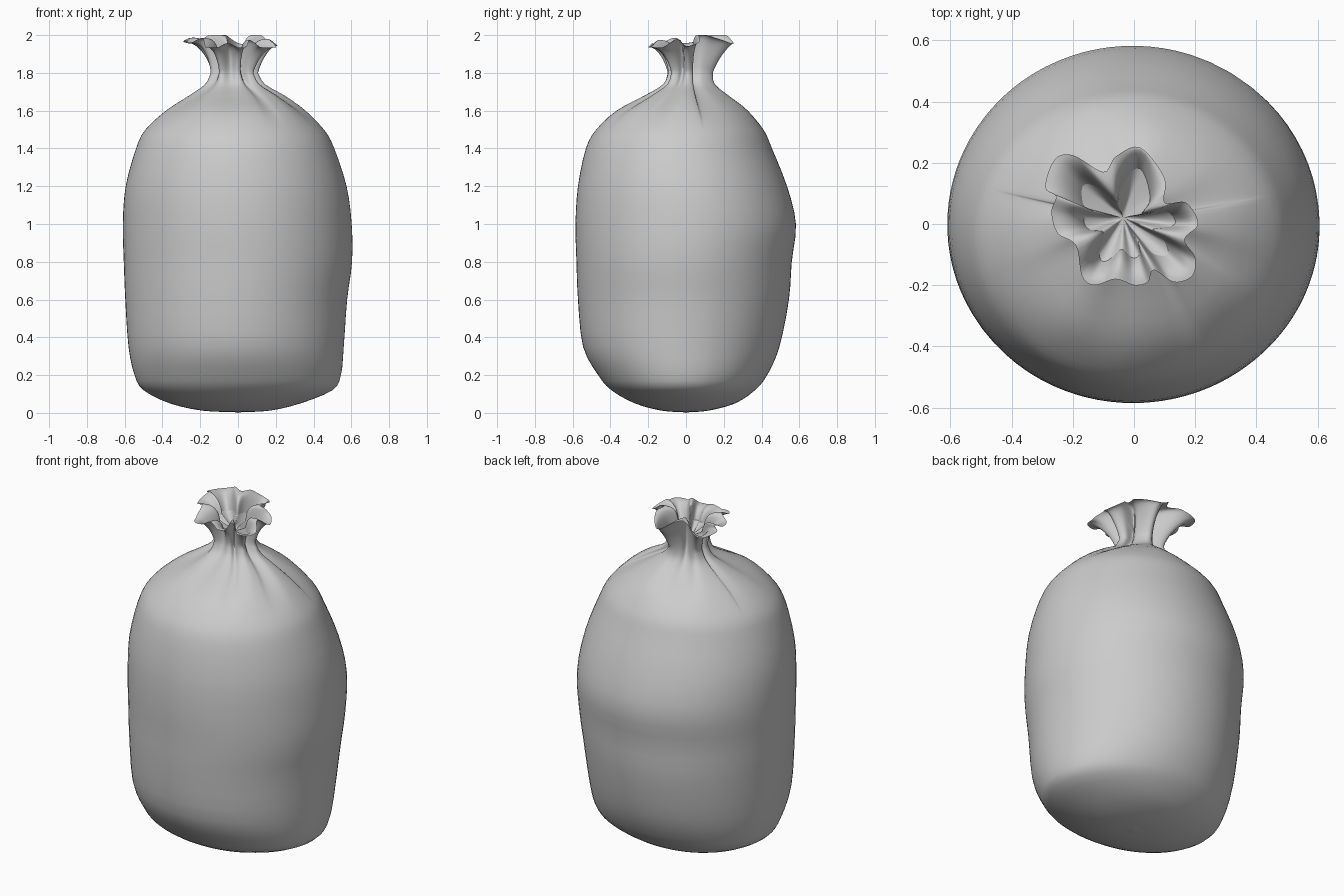
import bpy, bmesh, math
from mathutils import Vector

if "Cube" in bpy.data.objects:
    bpy.data.objects.remove(bpy.data.objects["Cube"])

# Sack profile: z, left x, right x, front y, back y
PROFILE = [
    (0.004, -0.02, 0.02, -0.02, 0.02),
    (0.012, -0.19, 0.17, -0.13, 0.12),
    (0.05, -0.36, 0.33, -0.27, 0.26),
    (0.12, -0.50, 0.50, -0.395, 0.365),
    (0.20, -0.548, 0.545, -0.465, 0.43),
    (0.35, -0.58, 0.56, -0.545, 0.495),
    (0.60, -0.597, 0.578, -0.572, 0.545),
    (0.80, -0.605, 0.604, -0.58, 0.56),
    (1.00, -0.61, 0.602, -0.585, 0.582),
    (1.20, -0.595, 0.575, -0.572, 0.535),
    (1.40, -0.54, 0.51, -0.53, 0.455),
    (1.50, -0.49, 0.455, -0.475, 0.41),
    (1.60, -0.38, 0.35, -0.37, 0.32),
    (1.68, -0.255, 0.23, -0.22, 0.205),
    (1.74, -0.17, 0.125, -0.12, 0.13),
    (1.80, -0.14, 0.085, -0.092, 0.112),
]

# Ruffled mouth outline seen from above
RIM = [(.21, 0), (.17, .07), (.10, .07), (.10, .15), (.02, .25), (-.06, .22),
       (-.10, .17), (-.20, .225), (-.26, .21), (-.29, .12), (-.255, .09),
       (-.27, .04), (-.25, -.03), (-.19, -.07), (-.17, -.17), (-.13, -.20),
       (-.06, -.18), (0, -.20), (.045, -.19), (.065, -.15), (.13, -.19),
       (.19, -.17), (.20, -.11), (.165, -.05)]
CENTRE = Vector((-.035, .02))


def catmull(p, t):
    a, b, c, d = (Vector(q) for q in p)
    return 0.5 * (2 * b + (c - a) * t + (2 * a - 5 * b + 4 * c - d) * t * t
                  + (3 * b - a - 3 * c + d) * t ** 3)


n = len(RIM)
rim = [catmull([RIM[(i + k) % n] for k in (-1, 0, 1, 2)], s / 5)
       for i in range(n) for s in range(5)]
N = len(rim)
offs = [p - CENTRE for p in rim]
angles = [math.atan2(o.y, o.x) for o in offs]
radii = [o.length for o in offs]
# Fold depth: deviation of the rim from its local average
W = 12
pleat = [radii[i] / (sum(radii[(i + k) % N] for k in range(-W, W + 1)) / (2 * W + 1)) - 1
         for i in range(N)]
pleat = [max(-.3, min(.3, p)) for p in pleat]


def body_ring(row):
    z, xl, xr, yf, yb = row
    fold = 1.3 * max(0, min(1, (z - 1.5) / 0.3)) ** 2
    return [Vector(((xl + xr) / 2 + (xr - xl) / 2 * math.cos(a) * (1 + fold * p),
                    (yf + yb) / 2 + (yb - yf) / 2 * math.sin(a) * (1 + fold * p), z))
            for a, p in zip(angles, pleat)]


# Body rings, interpolated through the profile
rings = []
last = len(PROFILE) - 1
for i in range(last):
    rows = [PROFILE[max(0, min(last, i + k))] for k in (-1, 0, 1, 2)]
    rings += [body_ring(catmull(rows, s / 3)) for s in range(3)]
neck = body_ring(PROFILE[-1])
rings.append(neck)

# Flared mouth: trumpet curve from neck to rim, folds stand higher than lobes
STEPS = 12
for s in range(1, STEPS + 1):
    t = s / STEPS
    ring = []
    for i in range(N):
        top = max(1.935, min(2.0, 1.965 - 0.16 * pleat[i] + 0.12 * offs[i].y))
        rise = math.sin(t * math.pi * 0.53) / math.sin(math.pi * 0.53)
        flare = t ** 1.9
        xy = neck[i].xy.lerp(rim[i], flare)
        # deepen the creases part-way up
        xy += (xy - CENTRE) * pleat[i] * 0.9 * math.sin(math.pi * t)
        ring.append(Vector((xy.x, xy.y, 1.80 + (top - 1.80) * rise)))
    rings.append(ring)


def loft(name, rings, bottom=None, top=None):
    bm = bmesh.new()
    vs = [[bm.verts.new(p) for p in r] for r in rings]
    for a, b in zip(vs, vs[1:]):
        for i in range(N):
            j = (i + 1) % N
            bm.faces.new((a[i], a[j], b[j], b[i]))
    for tip, ring, flip in ((bottom, vs[0], True), (top, vs[-1], False)):
        if tip:
            c = bm.verts.new(tip)
            for i in range(N):
                j = (i + 1) % N
                bm.faces.new((c, ring[j], ring[i]) if flip else (c, ring[i], ring[j]))
    for f in bm.faces:
        f.smooth = True
    me = bpy.data.meshes.new(name)
    bm.to_mesh(me)
    bm.free()
    ob = bpy.data.objects.new(name, me)
    bpy.context.collection.objects.link(ob)
    return ob


# Sack with open ruffled mouth
loft("sack", rings, bottom=(0, 0, 0))

# Gathered cloth closing the inside of the neck
k = len(rings) - STEPS + 3
inner = [[Vector((CENTRE.x + (p.x - CENTRE.x) * f, CENTRE.y + (p.y - CENTRE.y) * f, p.z - d))
          for p in rings[k]] for f, d in ((1, 0), (.7, .02), (.35, .04))]
loft("neck_gather", inner, top=(CENTRE.x, CENTRE.y, inner[0][0].z - .05))
